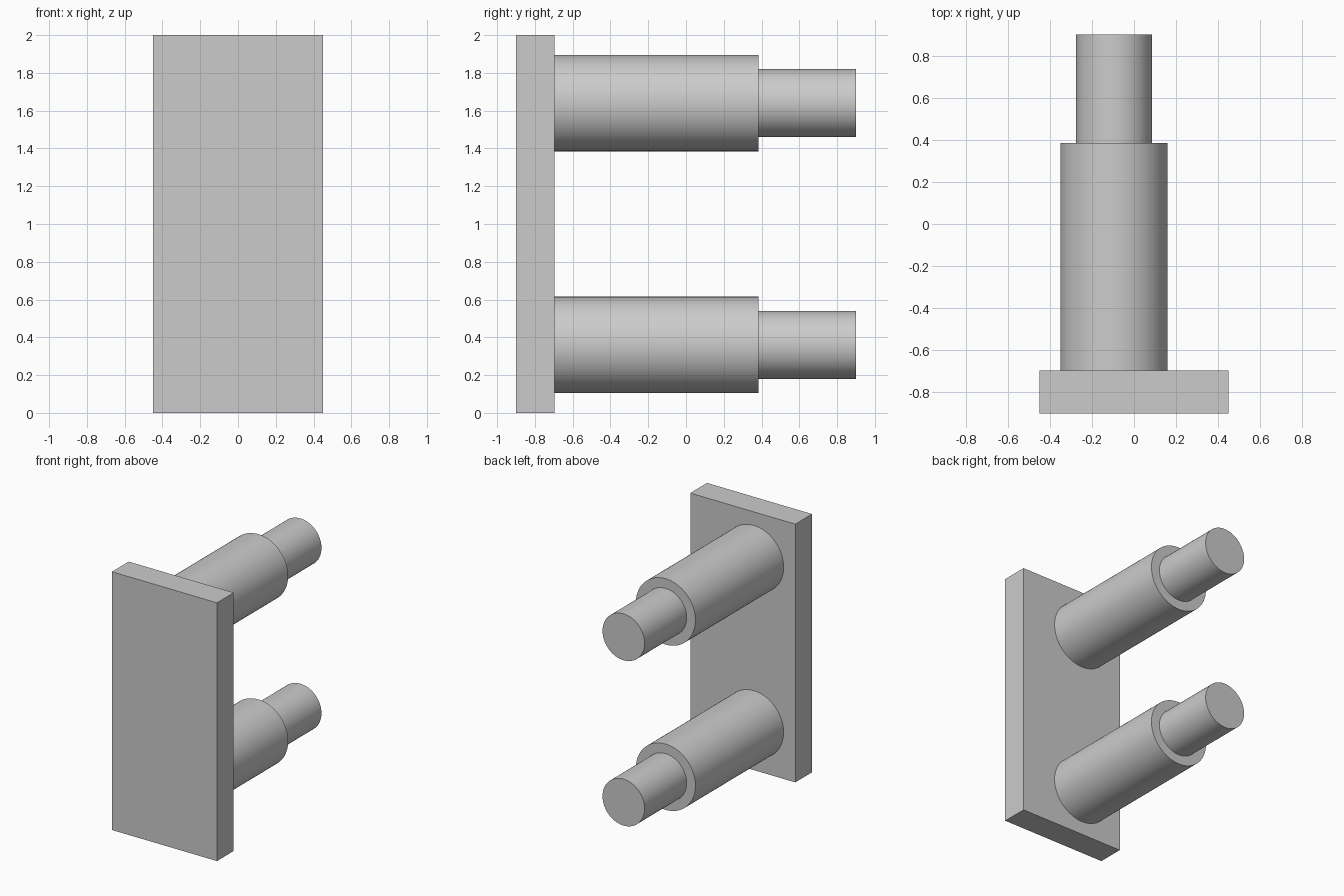
import bpy
import math

cube = bpy.data.objects.get("Cube")
if cube:
    bpy.data.objects.remove(cube, do_unlink=True)

# Single plain metal colour
grey = bpy.data.materials.new("light grey metal")
grey.use_nodes = True
colour = (0.6, 0.6, 0.6, 1)
grey.diffuse_color = colour
grey.node_tree.nodes["Principled BSDF"].inputs["Base Color"].default_value = colour

PLATE_FRONT, PLATE_BACK, SHOULDER, TIP = -0.9, -0.695, 0.385, 0.9
PIN_X = -0.095


def cylinder(name, radius, y0, y1, z):
    """Smooth round bar running front to back."""
    bpy.ops.mesh.primitive_cylinder_add(
        vertices=96, radius=radius, depth=y1 - y0,
        location=(PIN_X, (y0 + y1) / 2, z), rotation=(math.pi / 2, 0, 0))
    bar = bpy.context.object
    bar.name = name
    bar.data.materials.append(grey)
    bpy.ops.object.shade_smooth_by_angle(angle=math.radians(30))


# Upright mounting plate
bpy.ops.mesh.primitive_cube_add(size=1, location=(0, (PLATE_FRONT + PLATE_BACK) / 2, 1))
plate = bpy.context.object
plate.name = "mounting_plate"
plate.scale = (0.9, PLATE_BACK - PLATE_FRONT, 2)
bpy.ops.object.transform_apply(location=False, rotation=False, scale=True)
plate.data.materials.append(grey)

# Two stepped pins, each a thick shank with a thinner end
for level, z in (("lower", 0.36), ("upper", 1.64)):
    cylinder(level + "_pin_shank", 0.255, PLATE_BACK, SHOULDER, z)
    cylinder(level + "_pin_end", 0.18, SHOULDER, TIP, z)
